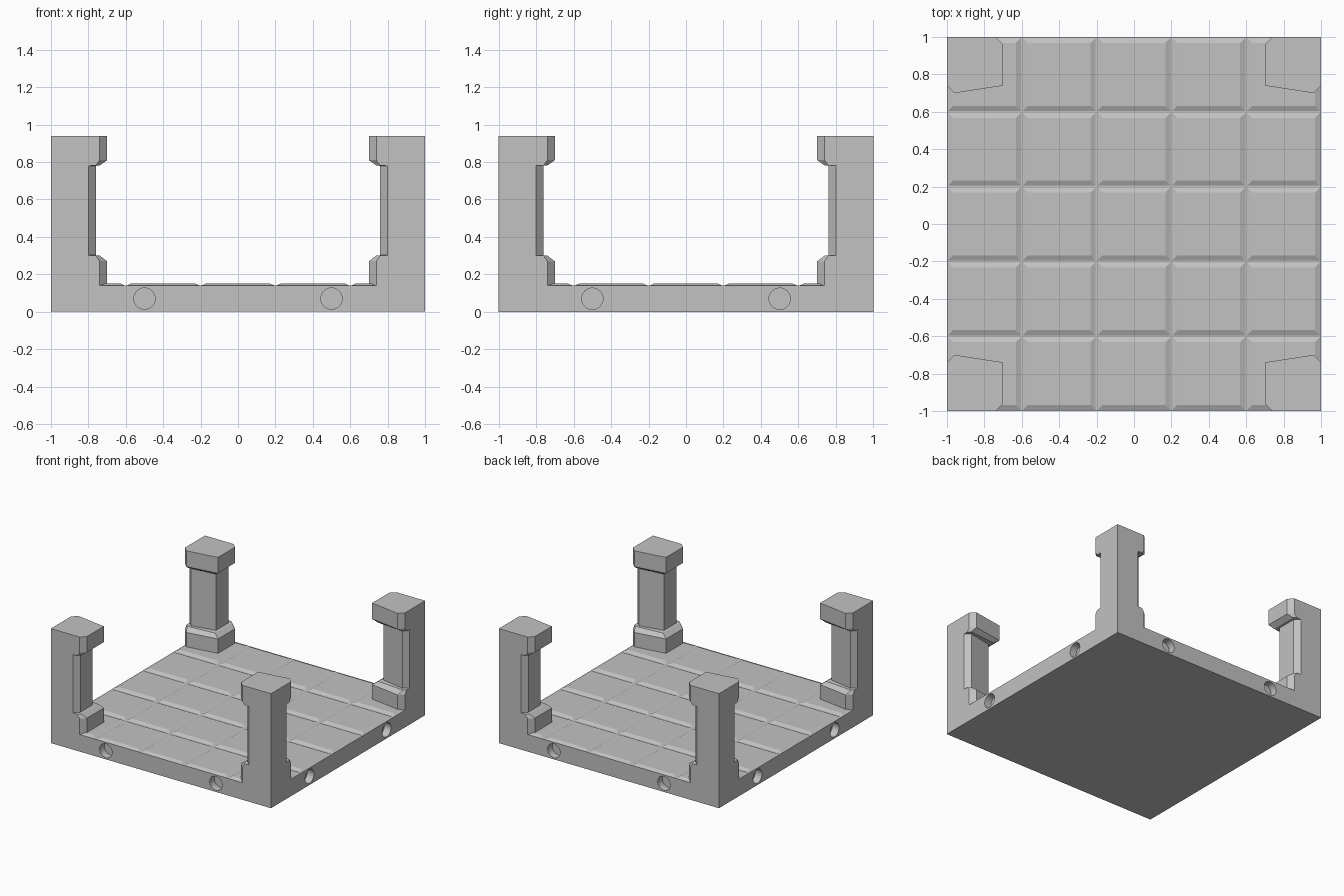
import bpy
import bmesh
from math import pi
from mathutils import Matrix, Vector

cube = bpy.data.objects.get("Cube")
if cube:
    bpy.data.objects.remove(cube, do_unlink=True)

stone = bpy.data.materials.new("grey stone")
stone.use_nodes = True
GREY = (0.54, 0.54, 0.54, 1)
stone.diffuse_color = GREY
stone.node_tree.nodes["Principled BSDF"].inputs["Base Color"].default_value = GREY

FLOOR, TOP = 0.14, 0.94


def finish(bm, name):
    bmesh.ops.recalc_face_normals(bm, faces=bm.faces)
    mesh = bpy.data.meshes.new(name)
    bm.to_mesh(mesh)
    bm.free()
    mesh.materials.append(stone)
    ob = bpy.data.objects.new(name, mesh)
    bpy.context.collection.objects.link(ob)
    return ob


def loft(bm, rings):
    """Skin a stack of rings with equal point counts and cap both ends."""
    loops = [[bm.verts.new(p) for p in ring] for ring in rings]
    for a, b in zip(loops, loops[1:]):
        for i in range(len(a)):
            j = (i + 1) % len(a)
            bm.faces.new((a[i], a[j], b[j], b[i]))
    bm.faces.new(loops[0])
    bm.faces.new(loops[-1])


def square(cx, cy, h, z):
    return [(cx + sx * h, cy + sy * h, z) for sx, sy in ((-1, -1), (1, -1), (1, 1), (-1, 1))]


# Base slab with two round sockets in each side
bm = bmesh.new()
loft(bm, [square(0, 0, 1, 0), square(0, 0, 1, FLOOR)])
base = finish(bm, "base_slab")

bm = bmesh.new()
for quarter in range(4):
    turn = Matrix.Rotation(quarter * pi / 2, 4, "Z")
    for x in (-0.5, 0.5):
        place = turn @ Matrix.Translation((x, -1, 0.07)) @ Matrix.Rotation(pi / 2, 4, "X")
        bmesh.ops.create_cone(bm, cap_ends=True, segments=32, radius1=0.057,
                              radius2=0.057, depth=0.12, matrix=place)
cutter = finish(bm, "socket_cutter")
cutter.hide_render = True
cutter.hide_viewport = True
cutter.display_type = "WIRE"
cut = base.modifiers.new("sockets", "BOOLEAN")
cut.operation = "DIFFERENCE"
cut.solver = "EXACT"
cut.object = cutter

# Floor tiles with bevelled rims
bm = bmesh.new()
for i in range(5):
    for j in range(5):
        cx, cy = 0.4 * (i - 2), 0.4 * (j - 2)
        loft(bm, [square(cx, cy, 0.195, FLOOR), square(cx, cy, 0.168, 0.152)])
finish(bm, "floor_tiles")


# Corner pillars: chamfered on every corner except the outer one
def section(w, c, z, sx, sy):
    plan = [(0, 0), (w - c, 0), (w, c), (w, w - c), (w - c, w), (c, w), (0, w - c)]
    return [Vector((sx * (1 - x), sy * (1 - y), z)) for x, y in plan]


PROFILE = [  # width, chamfer, height
    (0.30, 0.04, FLOOR), (0.30, 0.04, 0.27), (0.26, 0.02, 0.30), (0.24, 0.04, 0.302),
    (0.24, 0.04, 0.78), (0.26, 0.02, 0.782), (0.30, 0.04, 0.81), (0.30, 0.04, TOP),
]


def pillar_section(w, c, z, sx, sy):
    """Close the ring so the outer walls run flush with the slab."""
    ring = section(w, c, z, sx, sy)
    ring[5] = Vector((sx, sy * (1 - w + c), z))
    ring[4] = Vector((sx * (1 - c), sy * (1 - w), z))
    del ring[6]
    return ring


for name, sx, sy in (("front_left_pillar", 1, -1), ("front_right_pillar", -1, -1),
                     ("back_left_pillar", 1, 1), ("back_right_pillar", -1, 1)):
    bm = bmesh.new()
    loft(bm, [pillar_section(w, c, z, sx, sy) for w, c, z in PROFILE])
    finish(bm, name)
